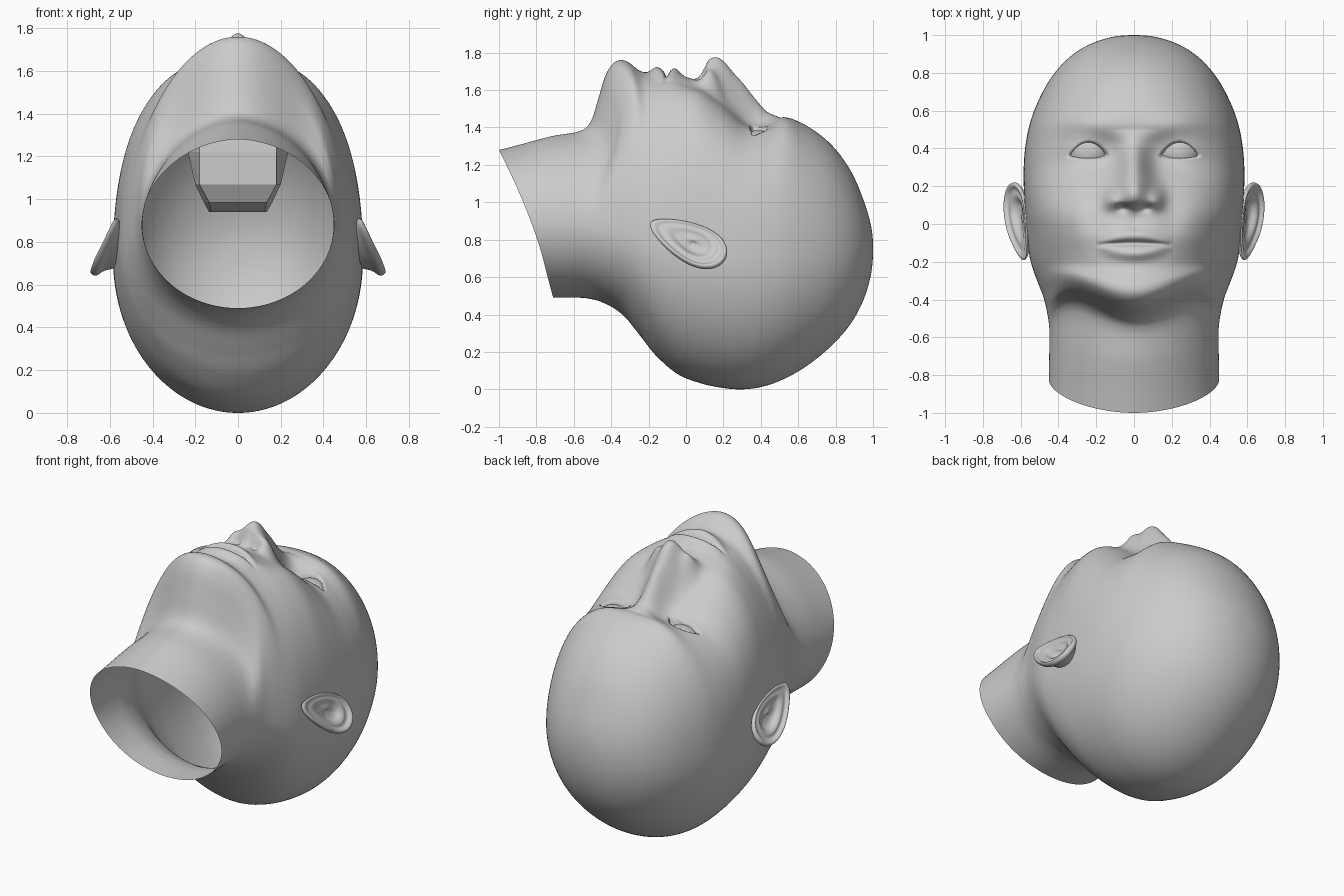
import bpy, bmesh, math
from mathutils import Vector

cube = bpy.data.objects.get("Cube")
if cube:
    bpy.data.objects.remove(cube, do_unlink=True)

grey = bpy.data.materials.new("plain grey")
grey.use_nodes = True
grey.diffuse_color = (0.6, 0.6, 0.6, 1)
grey.node_tree.nodes["Principled BSDF"].inputs["Base Color"].default_value = (0.6, 0.6, 0.6, 1)


def finish(bm, name, smooth=True):
    bmesh.ops.recalc_face_normals(bm, faces=bm.faces)
    mesh = bpy.data.meshes.new(name)
    bm.to_mesh(mesh)
    bm.free()
    mesh.materials.append(grey)
    for p in mesh.polygons:
        p.use_smooth = smooth
    ob = bpy.data.objects.new(name, mesh)
    bpy.context.collection.objects.link(ob)
    return ob


def loft(bm, rings):
    """Skin a list of closed point rings with quads."""
    rows = [[bm.verts.new(p) for p in ring] for ring in rings]
    n = len(rows[0])
    for a, b in zip(rows, rows[1:]):
        for j in range(n):
            k = (j + 1) % n
            bm.faces.new((a[j], a[k], b[k], b[j]))
    return rows


def spline(knots, rows, t):
    """Smooth interpolation of value rows over rising knots."""
    i = 0
    while i < len(knots) - 2 and t > knots[i + 1]:
        i += 1
    h = knots[i + 1] - knots[i]
    u = (t - knots[i]) / h

    def slope(j, c):
        a, b = max(j - 1, 0), min(j + 1, len(knots) - 1)
        return (rows[b][c] - rows[a][c]) / (knots[b] - knots[a]) * h
    return [(2*u**3 - 3*u**2 + 1) * rows[i][c] + (u**3 - 2*u**2 + u) * slope(i, c)
            + (3*u**2 - 2*u**3) * rows[i + 1][c] + (u**3 - u**2) * slope(i + 1, c)
            for c in range(len(rows[0]))]


# Head sections from neck to crown: y, face z, back z, half width, widest z, squareness
HEAD = [
    (-1.12, 1.25, .49, .455, .88, 1.85), (-.9, 1.305, .49, .452, .88, 1.85),
    (-.72, 1.353, .49, .449, .88, 1.85), (-.57, 1.38, .49, .448, .88, 1.85),
    (-.51, 1.43, .483, .453, .88, 1.88), (-.47, 1.55, .474, .46, .873, 1.91),
    (-.43, 1.68, .457, .468, .865, 1.95), (-.38, 1.75, .43, .482, .85, 1.98),
    (-.32, 1.755, .38, .505, .83, 2), (-.24, 1.70, .28, .535, .80, 2.03),
    (-.16, 1.69, .18, .555, .775, 2.1), (-.05, 1.685, .085, .567, .75, 2.3),
    (.06, 1.64, .038, .576, .733, 2.55), (.18, 1.545, .010, .583, .723, 2.65),
    (.3, 1.465, .0, .584, .72, 2.6), (.42, 1.445, .017, .574, .722, 2.5),
    (.54, 1.453, .063, .549, .728, 2.35), (.66, 1.40, .135, .503, .735, 2.2),
    (.78, 1.305, .235, .435, .74, 2.08), (.88, 1.17, .35, .345, .745, 2),
    (.95, 1.01, .48, .238, .748, 2), (.99, .87, .62, .115, .75, 2),
    (1.0, .75, .75, 0, .75, 2)]
# Nose along y: y, height, width
NOSE = [(0, 0, .10), (.04, .01, .11), (.07, .04, .115), (.10, .11, .11), (.12, .165, .105),
        (.16, .215, .10), (.20, .225, .095), (.25, .205, .09), (.31, .175, .08),
        (.38, .105, .075), (.43, .05, .08), (.5, 0, .10)]
NOSE_Y = [k[0] for k in NOSE]


def bump(x, y, cx, cy, sx, sy):
    return math.exp(-((x - cx) / sx) ** 2 - ((y - cy) / sy) ** 2)


def face_relief(x, y):
    """Height added to the face side of the head."""
    x = abs(x)
    d = 0
    if 0 < y < .5:                                   # nose ridge
        _, h, w = spline(NOSE_Y, NOSE, y)
        d += h * math.exp(-(x / w) ** 2.1)
    d += .06 * bump(x, y, .12, .135, .045, .055)     # nostril wings
    d -= .035 * bump(x, y, .06, .085, .03, .02)      # nostrils
    d += .012 * bump(x, y, .30, .13, .12, .12)       # cheeks
    d -= .015 * bump(x, y, .20, .02, .07, .08)
    d -= .07 * bump(x, y, .20, .38, .15, .09)        # eye sockets
    d += .05 * bump(x, y, .245, .39, .115, .075)     # eyelids
    d += .014 * bump(x, y, .24, .50 + .15 * x, .15, .06)   # brows
    u = (x - .24) / .107                             # eye openings
    if abs(u) < 1:
        edge = min(y - .355 + .012 * (1 - u*u), .36 + .078 * (1 - u*u) - y)
        d -= .05 * min(max(edge / .012, 0), 1)
    t = (x / .2) ** 2                                # lips and mouth line
    f = max(0, 1 - t)
    d += .034 * f * bump(0, y, 0, -.155 + .035 * t, 1, .036)
    d += .030 * f * bump(0, y, 0, -.058 - .045 * t, 1, .034)
    d -= .030 * f ** .5 * bump(0, y, 0, -.102 - .012 * t, 1, .012)
    d -= .006 * bump(x, y, 0, .01, .025, .04)        # groove under the nose
    return d


# Head and neck shell
SIDES = 220
last = len(HEAD) - 1
y, zf, zb, hw, zc, p = HEAD[-2]
keys = HEAD + [(y, zb, zf, -hw, zc, p)]              # mirrored key rounds the crown
rings = []
for i in range(last):
    span = HEAD[i + 1][0] - HEAD[i][0]
    fine = .008 if -.52 < HEAD[i][0] < .5 else .02
    steps = max(4, round(span / fine))
    for s in range(steps + (i == last - 1)):
        y, zf, zb, hw, zc, p = spline(range(len(keys)), keys, i + s / steps)
        ring = []
        for j in range(SIDES):
            a = 2 * math.pi * j / SIDES
            a -= .45 * math.sin(a)                   # denser points on the face
            sx, cz = math.sin(a), math.cos(a)
            q = p if cz > 0 else 2
            r = (abs(sx) ** q + abs(cz) ** q) ** (-1 / q)
            x, z = hw * sx * r, zc + cz * r * ((zf - zc) if cz > 0 else (zc - zb))
            yy = y
            if cz > 0:
                z += face_relief(x, y)
                # jaw line sweeps back towards the ears
                yy += .09 * math.sin(2 * a) ** 2 * bump(0, y, 0, -.46, 1, .2)
            ring.append((x, yy, z))
        rings.append(ring)
bm = bmesh.new()
loft(bm, rings)
bmesh.ops.remove_doubles(bm, verts=bm.verts, dist=1e-5)
# Slanted open cut at the base of the neck, bowed inwards at the sides
bmesh.ops.bisect_plane(bm, geom=bm.verts[:] + bm.edges[:] + bm.faces[:],
                       plane_co=(0, -1, 1.28), plane_no=(0, -.79, -.29), clear_outer=True)
for v in bm.verts:
    if v.co.y < -.6:
        v.co.y += .03 * (v.co.x / .45) ** 2 * min(1, (-.6 - v.co.y) / .2)
finish(bm, "head")

# Ears: dished ovals, profile of (radius, height) from the hollow to the root
EAR = [(.02, -.022), (.25, -.024), (.42, -.016), (.54, .002), (.64, .010), (.72, .008),
       (.80, .010), (.87, .022), (.93, .027), (.98, .02), (1, .004), (.94, -.012),
       (.78, -.03), (.6, -.07)]
for side, word in ((1, "left"), (-1, "right")):
    L = Vector((.07, .40, -.20)).normalized()
    S = Vector((.18, -.20, -.40))
    S = (S - L * S.dot(L)).normalized()
    N = S.cross(L)
    if N.x < 0:
        N = -N
    rings = []
    for i in range(3 * (len(EAR) - 1) + 1):
        r, h = spline(range(len(EAR)), EAR, i / 3)
        ring = []
        for j in range(64):
            a = 2 * math.pi * j / 64
            l = .225 * r * math.cos(a)
            w = .112 * r * math.sin(a) * (1 + .32 * math.cos(a))
            w -= .02 * (1 - r)                       # hollow sits towards the face
            l += .02 * (1 - r)
            front = max(0, -math.sin(a))             # rim flattens into the cheek
            lobe = max(0, -math.cos(a))              # and into the lobe
            hh = h * (1 - .6 * front) * (1 - .5 * lobe) if i < 30 else h
            v = Vector((.610, .01, .79)) + L * l + S * w + N * hh
            ring.append((v.x * side, v.y, v.z))
        rings.append(ring)
    bm = bmesh.new()
    rows = loft(bm, rings)
    bm.faces.new(rows[0])
    finish(bm, word + "_ear")

    # Front cap of the eyeball behind the lids
    bm = bmesh.new()
    bmesh.ops.create_uvsphere(bm, u_segments=40, v_segments=24, radius=.13)
    bmesh.ops.bisect_plane(bm, geom=bm.verts[:] + bm.edges[:] + bm.faces[:],
                           plane_co=(0, 0, .04), plane_no=(0, 0, -1), clear_outer=True)
    bmesh.ops.translate(bm, verts=bm.verts, vec=(.235 * side, .385, 1.255))
    finish(bm, word + "_eyeball")

# Mouth cavity inside the head: z, flat half width, middle half width, low y, high y
CAVITY = [(1.55, .17, .22, -.22, 0), (1.22, .18, .235, -.25, .03), (1.07, .18, .20, -.25, .03),
          (.985, .135, .16, -.20, .03), (.94, .125, .135, -.06, .0)]
bm = bmesh.new()
rows = loft(bm, [[(-f, a, z), (f, a, z), (m, (a + b) / 2, z), (f, b, z), (-f, b, z),
                  (-m, (a + b) / 2, z)] for z, f, m, a, b in CAVITY])
bm.faces.new(rows[-1])
finish(bm, "mouth_cavity", smooth=False)
